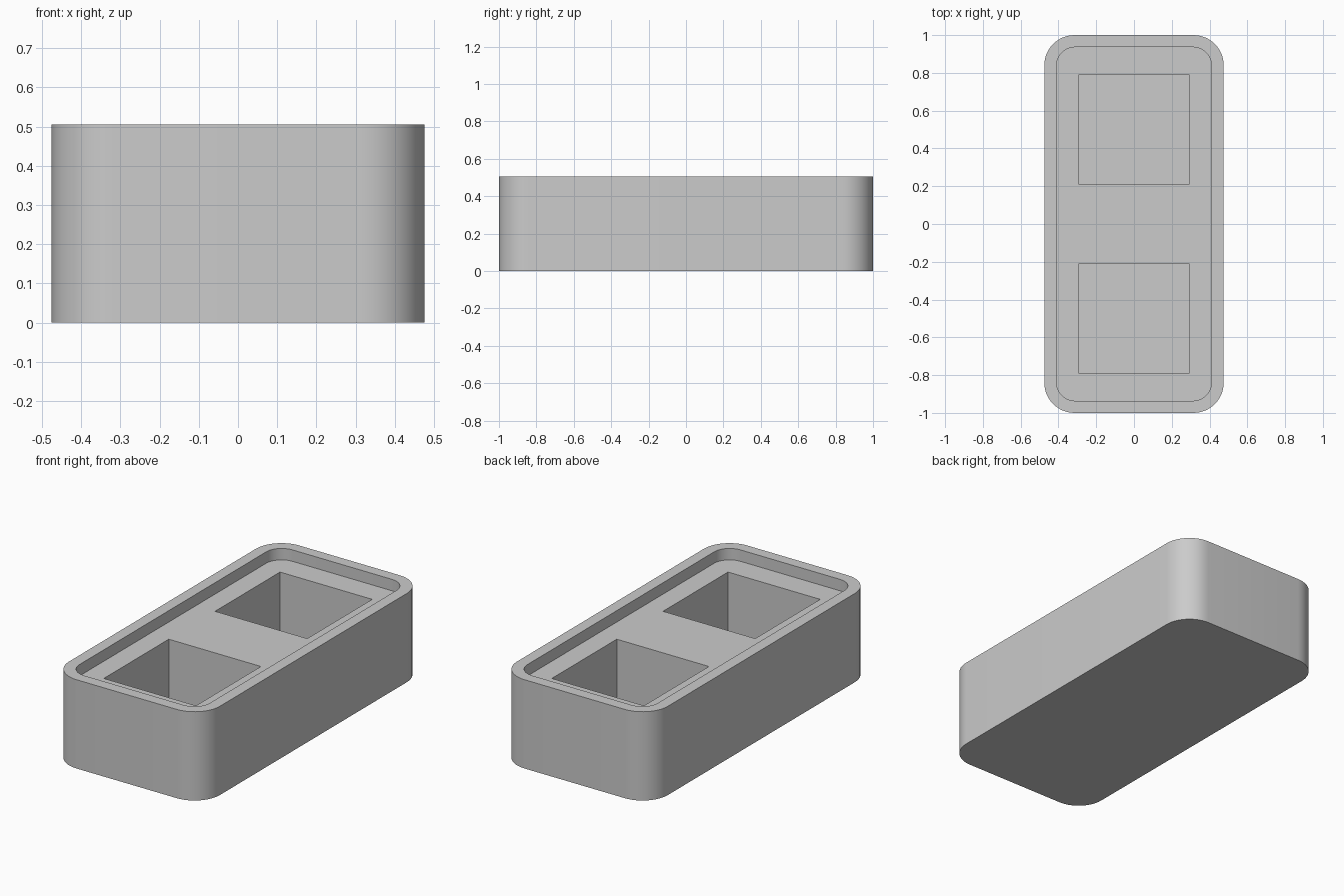
import bpy, bmesh, math

if "Cube" in bpy.data.objects:
    bpy.data.objects.remove(bpy.data.objects["Cube"])

HALF_X, HALF_Y, HEIGHT = 0.475, 1.0, 0.505
RECESS_Z, POCKET_Z = 0.44, 0.063

grey = bpy.data.materials.new("light grey")
grey.diffuse_color = (0.6, 0.6, 0.6, 1)
grey.use_nodes = True
grey.node_tree.nodes["Principled BSDF"].inputs["Base Color"].default_value = grey.diffuse_color


def rounded_block(name, hx, hy, z0, z1, radius=0, cy=0, steps=12):
    """Upright block with rounded vertical corners."""
    pts = []
    for i, (sx, sy) in enumerate([(1, 1), (-1, 1), (-1, -1), (1, -1)]):
        for k in range(steps + 1 if radius else 1):
            a = math.pi / 2 * (i + k / steps)
            pts.append((sx * (hx - radius) + radius * math.cos(a),
                        cy + sy * (hy - radius) + radius * math.sin(a), z0))
    bm = bmesh.new()
    base = bm.faces.new([bm.verts.new(p) for p in pts])
    top = bmesh.ops.extrude_face_region(bm, geom=[base], use_keep_orig=True)["geom"]
    bmesh.ops.translate(bm, vec=(0, 0, z1 - z0),
                        verts=[g for g in top if isinstance(g, bmesh.types.BMVert)])
    bmesh.ops.recalc_face_normals(bm, faces=bm.faces)
    mesh = bpy.data.meshes.new(name)
    bm.to_mesh(mesh)
    bm.free()
    mesh.materials.append(grey)
    obj = bpy.data.objects.new(name, mesh)
    bpy.context.collection.objects.link(obj)
    return obj


# Solid tray body
tray = rounded_block("tray", HALF_X, HALF_Y, 0, HEIGHT, 0.16)

# Shallow lid recess and two square pockets
cutters = [rounded_block("recess_cutter", 0.41, 0.936, RECESS_Z, HEIGHT + 0.2, 0.097)]
for side in (-1, 1):
    cutters.append(rounded_block("pocket_cutter", 0.29, 0.292, POCKET_Z,
                                 HEIGHT + 0.1, cy=side * 0.5))

bpy.context.view_layer.objects.active = tray
tray.select_set(True)
for cutter in cutters:
    cutter.hide_render = True
    cut = tray.modifiers.new("cut", "BOOLEAN")
    cut.operation, cut.solver, cut.object = "DIFFERENCE", "EXACT", cutter
    bpy.ops.object.modifier_apply(modifier=cut.name)
    bpy.data.objects.remove(cutter)

# Smooth corners, crisp rims
bpy.ops.object.shade_smooth_by_angle(angle=math.radians(30))
